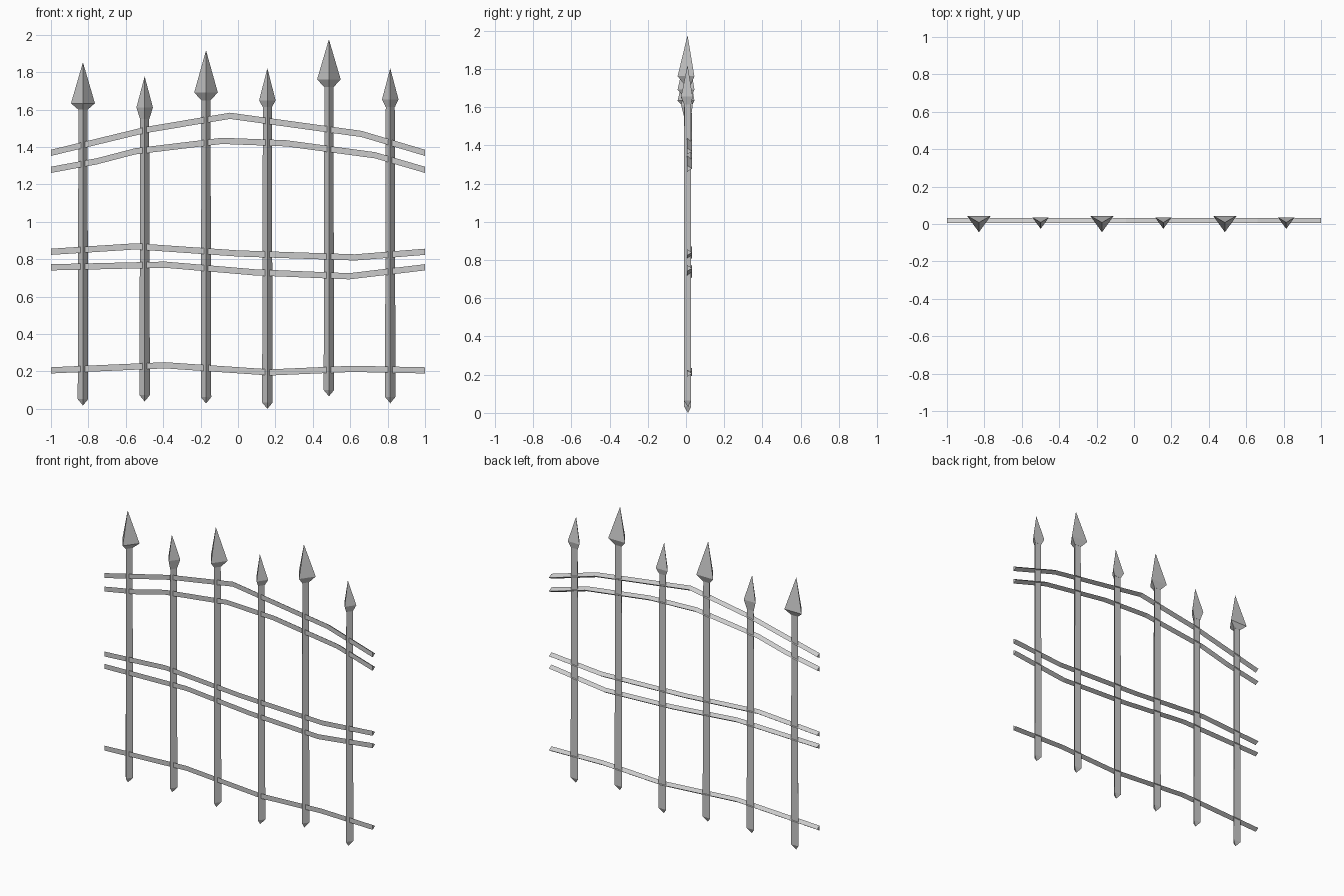
import bpy, bmesh

if "Cube" in bpy.data.objects:
    bpy.data.objects.remove(bpy.data.objects["Cube"])


def loft(name, rings, start=None, end=None):
    """Skin a list of three-sided rings; optional points close the ends."""
    bm = bmesh.new()
    loops = [[bm.verts.new(p) for p in ring] for ring in rings]
    for a, b in zip(loops, loops[1:]):
        for i in range(3):
            j = (i + 1) % 3
            bm.faces.new((a[i], a[j], b[j], b[i]))
    for loop, tip in ((loops[0], start), (loops[-1], end)):
        if tip is None:
            bm.faces.new(loop)
        else:
            v = bm.verts.new(tip)
            for i in range(3):
                bm.faces.new((loop[i], loop[(i + 1) % 3], v))
    bmesh.ops.recalc_face_normals(bm, faces=bm.faces[:])
    mesh = bpy.data.meshes.new(name)
    bm.to_mesh(mesh)
    bm.free()
    obj = bpy.data.objects.new(name, mesh)
    bpy.context.collection.objects.link(obj)
    return obj


def post_ring(x, z, half, front, back):
    return [(x, front, z), (x + half, back, z), (x - half, back, z)]


# Spear posts: x, tip bottom, head base, head widest, head top, head half width
posts = [
    (-0.829, 0.018, 1.600, 1.634, 1.853, 0.064),
    (-0.499, 0.040, 1.550, 1.612, 1.778, 0.044),
    (-0.171, 0.029, 1.650, 1.692, 1.917, 0.063),
    (0.157, 0.000, 1.614, 1.650, 1.821, 0.044),
    (0.486, 0.067, 1.720, 1.762, 1.976, 0.063),
    (0.814, 0.030, 1.614, 1.655, 1.821, 0.044),
]
AXIS_Y = 0.008
for n, (x, z0, zb, zw, zt, w) in enumerate(posts, 1):
    big = w > 0.05
    front, back = (-0.044, 0.044) if big else (-0.026, 0.035)
    # shaft with pointed foot
    loft(f"post_{n}",
         [post_ring(x, z0 + 0.034, 0.028, -0.011, 0.027),
          post_ring(x, zb + 0.01, 0.024, -0.009, 0.026)],
         start=(x, AXIS_Y + 0.003, z0))
    # spear head
    loft(f"spear_head_{n}",
         [post_ring(x, zb, 0.025, -0.010, 0.027),
          post_ring(x, zw, w, front, back)],
         end=(x, AXIS_Y, zt))

# Bent rails: (x, z) paths, flat face forward and ridge behind
rails = {
    "top_rail_upper": [(-1, 1.369), (-0.5, 1.49), (-0.043, 1.567), (0.66, 1.47), (1, 1.369)],
    "top_rail_lower": [(-1, 1.278), (-0.754, 1.324), (-0.55, 1.377), (-0.086, 1.433),
                       (0.257, 1.42), (0.733, 1.356), (1, 1.278)],
    "middle_rail_upper": [(-1, 0.84), (-0.545, 0.869), (0, 0.831), (0.626, 0.81), (1, 0.84)],
    "middle_rail_lower": [(-1, 0.757), (-0.39, 0.771), (0.09, 0.73), (0.594, 0.709), (1, 0.757)],
    "bottom_rail": [(-1, 0.206), (-0.39, 0.233), (0.171, 0.195), (0.61, 0.214), (1, 0.206)],
}
for name, path in rails.items():
    h = 0.0165
    loft(name, [[(x, 0.006, z - h), (x, 0.006, z + h), (x, 0.032, z)] for x, z in path])
